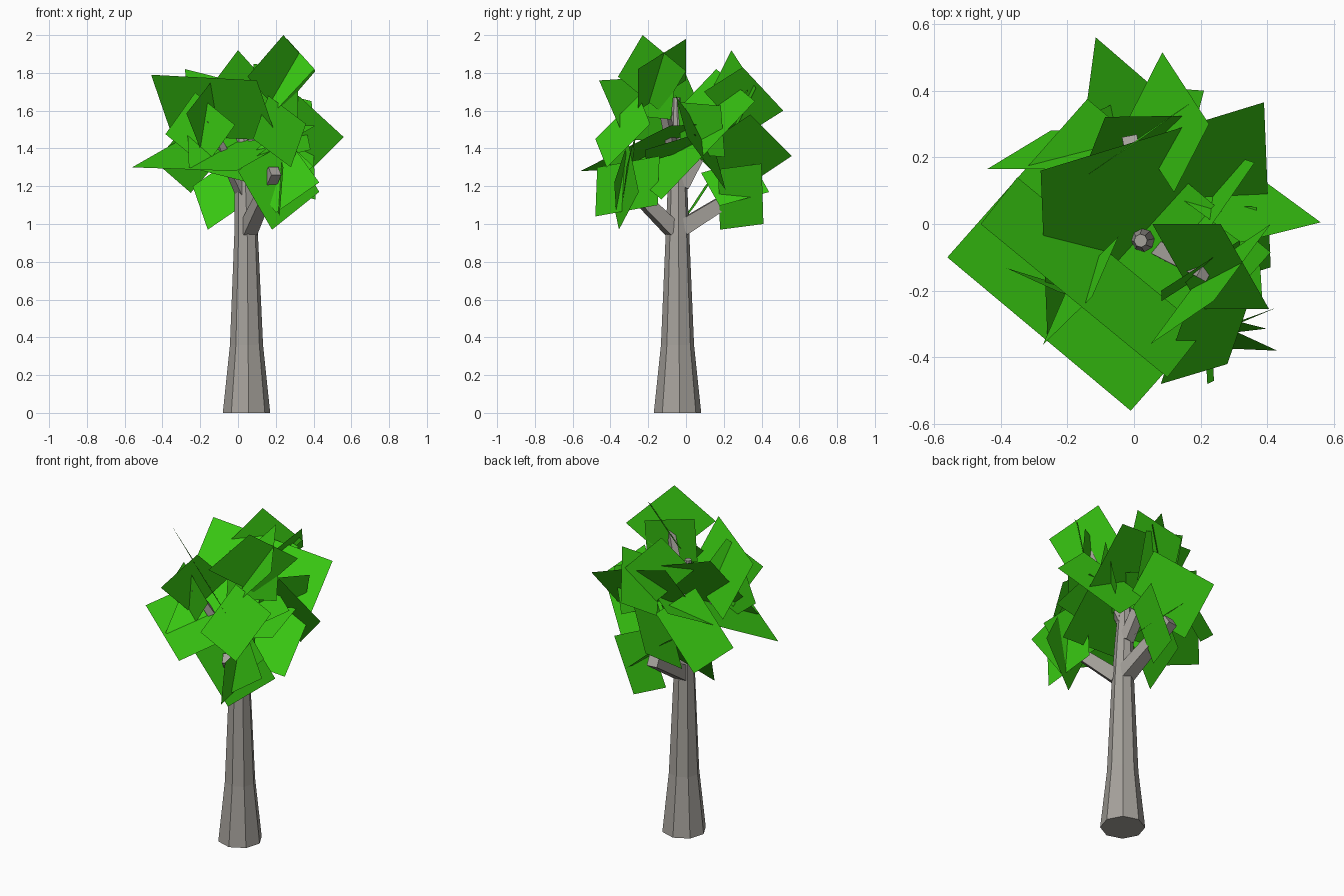
import bpy, random
from math import cos, sin, pi
from mathutils import Vector

random.seed(11)

def material(name, rgb):
    m = bpy.data.materials.new(name)
    m.diffuse_color = (*rgb, 1)
    return m

bark = material("bark", (0.38, 0.36, 0.33))
green = material("leaf_green", (0.04, 0.58, 0.006))

def add_mesh(name, verts, faces, mat):
    me = bpy.data.meshes.new(name)
    me.from_pydata(verts, [], faces)
    me.materials.append(mat)
    ob = bpy.data.objects.new(name, me)
    bpy.context.collection.objects.link(ob)
    return ob

def limb(name, rings, sides, level=False, turn=0.5):
    """Tapered limb through (x, y, z, radius) rings, capped at both ends."""
    pts = [Vector(r[:3]) for r in rings]
    verts, faces = [], []
    for i, p in enumerate(pts):
        axis = (pts[min(i + 1, len(pts) - 1)] - pts[max(i - 1, 0)]).normalized()
        if level:
            axis = Vector((0, 0, 1))
            side = Vector((1, 0, 0))
        else:
            side = axis.cross(Vector((0, 0, 1))).normalized()
        up = axis.cross(side)
        for k in range(sides):
            a = 2 * pi * (k + turn) / sides
            verts.append(p + (side * cos(a) + up * sin(a)) * rings[i][3])
    for i in range(len(pts) - 1):
        for k in range(sides):
            a, b = i * sides + k, i * sides + (k + 1) % sides
            faces.append((a, b, b + sides, a + sides))
    faces.append(tuple(reversed(range(sides))))
    faces.append(tuple(range(len(verts) - sides, len(verts))))
    ob = add_mesh(name, verts, faces, bark)
    return ob

# Eight-sided trunk, flared at the foot and thinning into the crown
limb("trunk", [(0.045, -0.045, 0, 0.126), (0.045, -0.045, 0.36, 0.088),
               (0.043, -0.045, 0.94, 0.063), (0.035, -0.045, 1.2, 0.052),
               (0.02, -0.05, 1.67, 0.02)], 8, level=True, turn=0.12)

# Square branches: start, end, start radius, end radius
branches = {
    "front_branch": ((0.055, -0.07, 0.97), (0.195, -0.38, 1.28), 0.055, 0.04),
    "back_branch": ((0.045, -0.02, 0.98), (0.0, 0.32, 1.19), 0.06, 0.045),
    "top_right_branch": ((0.03, -0.05, 1.3), (0.21, -0.15, 1.76), 0.035, 0.025),
    "left_branch": ((0.03, -0.05, 1.15), (-0.16, -0.2, 1.55), 0.04, 0.022),
    "top_back_branch": ((0.04, -0.02, 1.2), (-0.01, 0.245, 1.69), 0.045, 0.032),
}
for name, (a, b, r0, r1) in branches.items():
    limb(name, [(*a, r0), (*b, r1)], 4)

def leaf_card(name, a, b, c):
    """Flat parallelogram from a corner and its two neighbours, facing outward."""
    a, b, c = Vector(a), Vector(b), Vector(c)
    d = b + c - a
    quad = [a, b, d, c]
    if (b - a).cross(c - a).dot((b + c) / 2 - Vector((0, 0, 1.4))) < 0:
        quad.reverse()
    add_mesh(name, quad, [(0, 1, 2, 3)], green)

# Main leaf cards of the crown
cards = [
    ((-0.56, -0.1, 1.30), (-0.01, -0.56, 1.28), (-0.14, 0.375, 1.54)),
    ((-0.46, 0, 1.79), (0.1, -0.46, 1.76), (-0.35, 0.14, 1.47)),
    ((0.24, -0.23, 2.0), (0.41, 0, 1.81), (0.05, -0.36, 1.78)),
    ((0.18, -0.355, 0.97), (0.43, -0.25, 1.17), (0, -0.42, 1.28)),
    ((0.39, 0.365, 1.65), (0.41, -0.13, 1.13), (-0.28, 0.16, 1.82)),
    ((0.56, 0.005, 1.46), (0.32, -0.055, 1.68), (0.28, 0.21, 1.18)),
    ((0.01, 0.18, 0.97), (0.07, 0.41, 1.0), (0.15, 0.17, 1.29)),
    ((-0.115, 0.56, 1.36), (0.14, 0.34, 1.58), (-0.155, 0.26, 1.16)),
    ((0.085, 0.515, 1.6), (0.225, 0.3, 1.83), (-0.02, 0.31, 1.47)),
    ((0.0, 0.24, 1.92), (-0.15, 0.14, 1.72), (0.18, 0.37, 1.72)),
    ((0.405, -0.255, 1.82), (0.2, -0.255, 1.6), (0.26, 0.0, 1.98)),
    ((0.22, -0.48, 1.04), (0.24, -0.47, 1.3), (0.2, -0.15, 1.1)),
    ((0.08, -0.48, 1.45), (0.16, -0.25, 1.68), (0.28, -0.42, 1.3)),
    ((0.43, -0.38, 1.22), (0.3, -0.32, 1.4), (0.2, -0.37, 1.06)),
    ((-0.44, 0.165, 1.33), (-0.25, 0.28, 1.165), (-0.18, 0.165, 1.63)),
    ((-0.16, -0.05, 0.97), (-0.24, 0.1, 1.2), (0.03, 0.05, 1.1)),
]
for i, c in enumerate(cards):
    leaf_card(f"leaf_card_{i + 1}", *c)

# Smaller filler cards around the branch ends
centres = [(-0.2, -0.2, 1.5), (-0.16, -0.2, 1.58), (0.2, -0.14, 1.7),
           (0.25, 0.08, 1.5), (0.02, 0.25, 1.62), (0.2, -0.3, 1.3),
           (0.24, -0.08, 1.4), (0.03, 0.26, 1.22)]
for i, c in enumerate(centres):
    u = Vector([random.gauss(0, 1) for _ in range(3)]).normalized()
    v = u.cross(Vector([random.gauss(0, 1) for _ in range(3)])).normalized()
    u, v = u * 0.14, v * 0.14
    p = Vector(c)
    leaf_card(f"filler_leaf_{i + 1}", p - u - v, p + u - v, p - u + v)
